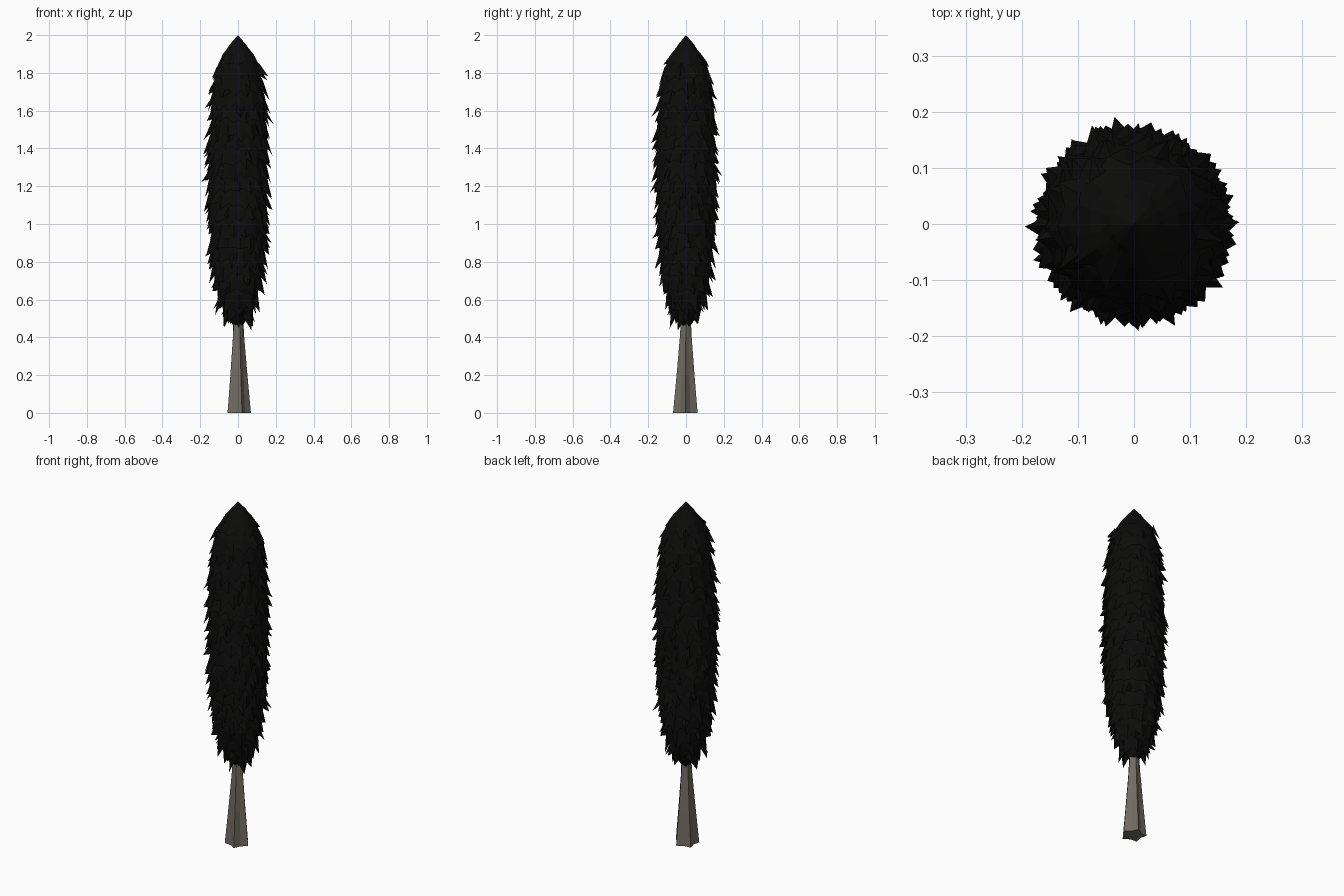
import bpy, bmesh, math, random

if "Cube" in bpy.data.objects:
    bpy.data.objects.remove(bpy.data.objects["Cube"])
random.seed(7)

def material(name, rgb):
    m = bpy.data.materials.new(name)
    m.diffuse_color = (*rgb, 1)
    m.use_nodes = True
    m.node_tree.nodes["Principled BSDF"].inputs["Base Color"].default_value = m.diffuse_color
    return m

def finish(bm, name, mat):
    me = bpy.data.meshes.new(name)
    bm.to_mesh(me)
    bm.free()
    me.materials.append(mat)
    ob = bpy.data.objects.new(name, me)
    bpy.context.collection.objects.link(ob)
    return ob

def bridge(bm, a, b):
    n = len(a)
    for i in range(n):
        j = (i + 1) % n
        bm.faces.new((a[i], a[j], b[j], b[i]))

bark = material("grey bark", (0.165, 0.15, 0.12))
leaf = material("black foliage", (0.0035, 0.0035, 0.0033))

# Foliage outline: (height, radius)
OUTLINE = [(0.46, 0.025), (0.52, 0.065), (0.6, 0.098), (0.7, 0.122), (0.82, 0.137),
           (1.0, 0.148), (1.2, 0.153), (1.4, 0.152), (1.6, 0.142), (1.75, 0.13),
           (1.83, 0.11), (1.9, 0.078), (1.95, 0.045), (2.0, 0.0)]

def radius(z):
    if z <= OUTLINE[0][0]:
        return OUTLINE[0][1]
    for (z0, r0), (z1, r1) in zip(OUTLINE, OUTLINE[1:]):
        if z <= z1:
            return r0 + (r1 - r0) * (z - z0) / (z1 - z0)
    return 0.0

# Trunk: flared, lobed column
bm = bmesh.new()
rings = []
for z, r, lobe in [(0, 0.057, 0.2), (0.2, 0.043, 0.16), (0.4, 0.03, 0.1), (0.6, 0.022, 0.0)]:
    ring = []
    for i in range(10):
        a = math.tau * i / 10
        k = r * (1 + lobe * (1 if i % 2 == 0 else -1))
        ring.append(bm.verts.new((k * math.cos(a), k * math.sin(a) - 0.006 * (0.6 - z), z)))
    rings.append(ring)
for a, b in zip(rings, rings[1:]):
    bridge(bm, a, b)
bm.faces.new(rings[0][::-1])
bm.faces.new(rings[-1])
finish(bm, "trunk", bark)

# Foliage core: closed faceted spindle
bm = bmesh.new()
N = 14
rings = []
for k, (z, r) in enumerate(OUTLINE[:-1]):
    ring = []
    for i in range(N):
        a = math.tau * (i + 0.5 * (k % 2)) / N
        q = r * random.uniform(0.92, 1.0)
        ring.append(bm.verts.new((q * math.cos(a), q * math.sin(a), z)))
    rings.append(ring)
for a, b in zip(rings, rings[1:]):
    bridge(bm, a, b)
bm.faces.new(rings[0][::-1])
tip = bm.verts.new((0, 0, 2.0))
for i in range(N):
    bm.faces.new((rings[-1][i], rings[-1][(i + 1) % N], tip))
finish(bm, "foliage_core", leaf)

# Leaf tiers: overlapping skirts with ragged pointed lower edges
bm = bmesh.new()
z = 0.5
while z < 1.88:
    r = radius(z)
    leaves = max(7, int(r * 110))
    n = leaves * 2
    turn = random.random() * math.tau
    upper, middle, edge = [], [], []
    for i in range(n):
        a = turn + math.tau * (i + random.uniform(-0.25, 0.25)) / n
        c, s = math.cos(a), math.sin(a)
        zt = min(z + 0.13, 1.97)
        rt = radius(zt) * 0.88
        rm = radius(z + 0.05) * random.uniform(1.0, 1.05)
        if i % 2:   # leaf point
            re, ze = r + random.uniform(0.012, 0.036), z - random.uniform(0.0, 0.045)
            if z < 0.6:
                ze -= 0.02
        else:       # notch between leaves
            re, ze = r * random.uniform(1.0, 1.06), z + random.uniform(-0.005, 0.02)
        for ring, rr, zz in ((upper, rt, zt), (middle, rm, z + 0.05), (edge, re, ze)):
            ring.append(bm.verts.new((rr * c, rr * s, zz)))
    bridge(bm, edge, middle)
    bridge(bm, middle, upper)
    z += 0.075
finish(bm, "leaf_tiers", leaf)

# Loose leaf sprigs standing proud of the tiers
bm = bmesh.new()
for i in range(70):
    z = 0.5 + 1.33 * (i + random.random()) / 70
    a = i * 2.399
    r = radius(z)
    w = 0.024 / max(r, 0.05)
    def pt(rr, da, zz):
        return bm.verts.new((rr * math.cos(a + da), rr * math.sin(a + da), zz))
    top = pt(r * 0.95, 0, z + 0.06)
    left, right = pt(r, -w, z + 0.01), pt(r, w, z + 0.015)
    point = pt(r + random.uniform(0.025, 0.045), random.uniform(-0.08, 0.08), z - random.uniform(0.01, 0.04))
    bm.faces.new((top, left, point))
    bm.faces.new((top, point, right))
finish(bm, "leaf_sprigs", leaf)
